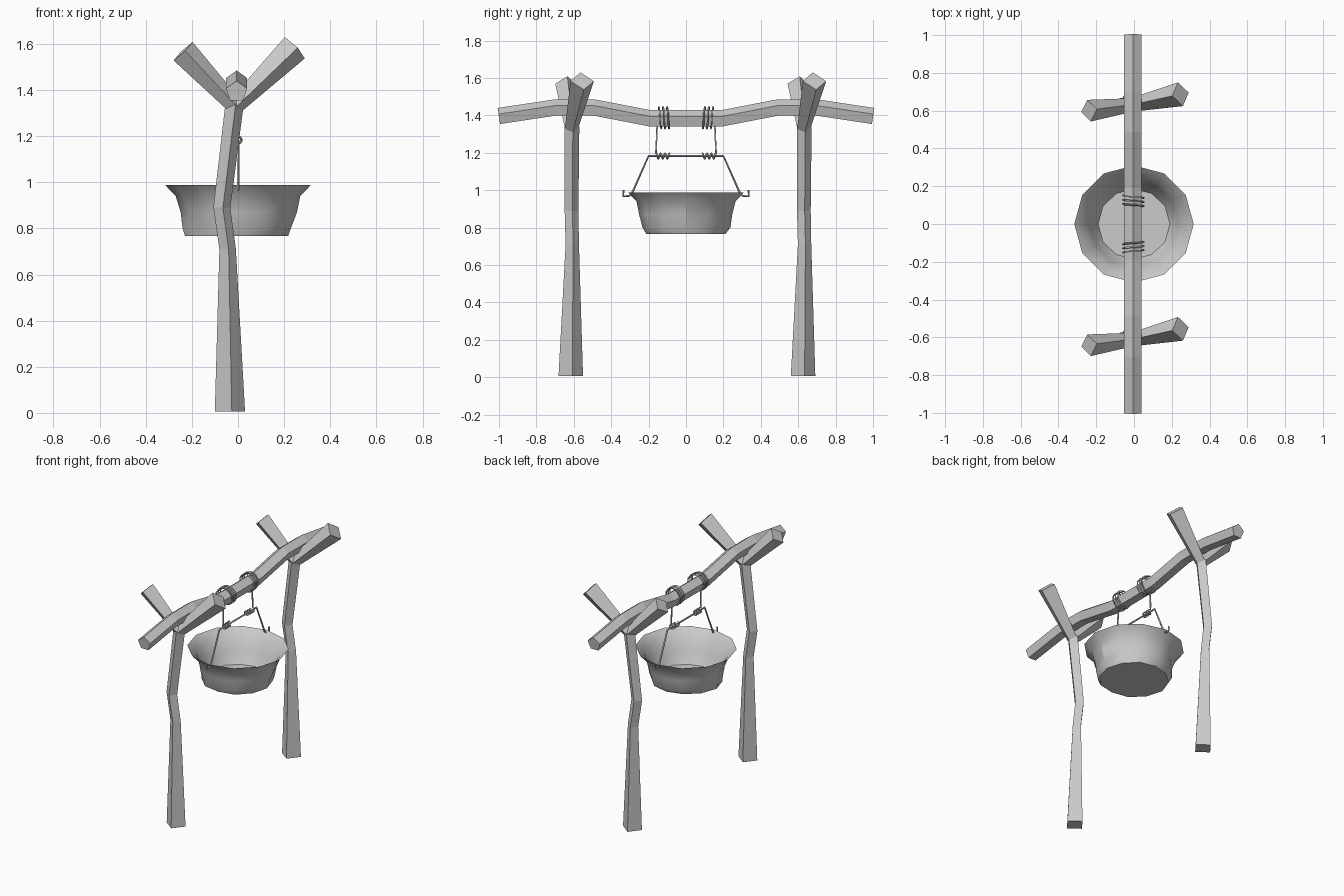
import bpy, bmesh, math, random
from mathutils import Vector, Quaternion

if "Cube" in bpy.data.objects:
    bpy.data.objects.remove(bpy.data.objects["Cube"])

random.seed(4)


def make_object(name, bm):
    bmesh.ops.recalc_face_normals(bm, faces=bm.faces)
    mesh = bpy.data.meshes.new(name)
    bm.to_mesh(mesh)
    bm.free()
    obj = bpy.data.objects.new(name, mesh)
    bpy.context.collection.objects.link(obj)
    return obj


def sweep(bm, path, radii, sides, start_dir, turn=0.0):
    """Sweep a regular polygon along a path, first corner towards start_dir."""
    pts = [Vector(p) for p in path]
    if not isinstance(radii, (list, tuple)):
        radii = [radii] * len(pts)
    u, rings, last = Vector(start_dir), [], None
    for i, p in enumerate(pts):
        t = (pts[min(i + 1, len(pts) - 1)] - pts[max(i - 1, 0)]).normalized()
        if last is not None:
            u = last.rotation_difference(t) @ u
        last = t
        u = (u - t * u.dot(t)).normalized()
        ring = []
        for k in range(sides):
            q = Quaternion(t, turn + 2 * math.pi * k / sides)
            ring.append(bm.verts.new(p + (q @ u) * radii[i]))
        rings.append(ring)
    for a, b in zip(rings, rings[1:]):
        for k in range(sides):
            j = (k + 1) % sides
            bm.faces.new((a[k], a[j], b[j], b[k]))
    bm.faces.new(rings[0][::-1])
    bm.faces.new(rings[-1])


# Forked posts: bent square trunk with two flaring branches
for name, y in (("front_post", -0.612), ("back_post", 0.63)):
    bm = bmesh.new()
    sweep(bm, [(-0.035, y - 0.004, 0.006), (-0.045, y + 0.004, 0.71),
               (-0.07, y, 0.89), (-0.015, y + 0.002, 1.34)],
          [0.066, 0.036, 0.037, 0.04], 4, (1, 0, 0), math.radians(7))
    sweep(bm, [(-0.012, y, 1.33), (0.246, y + 0.057, 1.583)],
          [0.036, 0.064], 4, (0, 1, 0), math.radians(8))
    sweep(bm, [(-0.012, y, 1.33), (-0.238, y - 0.03, 1.568)],
          [0.036, 0.058], 4, (0, 1, 0), math.radians(8))
    for v in bm.verts:
        v.co.z = max(v.co.z, 0.0)
    make_object(name, bm)

# Crossbar: wavy five-sided pole
bm = bmesh.new()
bar = [(-1, 1.392), (-0.7, 1.437), (-0.49, 1.437), (-0.195, 1.38)]
bar += [(-y, z) for y, z in reversed(bar)]
sweep(bm, [(-0.006, y, z) for y, z in bar], 0.048, 5, (0, 0, 1))
make_object("crossbar", bm)

# Pot: twelve-sided turned shell, slightly battered
outer = [(0.225, 0.766), (0.238, 0.80), (0.252, 0.87), (0.27, 0.94), (0.316, 0.988)]
inner = [(0.262, 0.94), (0.235, 0.86), (0.19, 0.785)]
bm = bmesh.new()
rings = []
for i, (r, z) in enumerate(outer + inner):
    ring = []
    for k in range(12):
        a = math.tau * k / 12
        d = random.uniform(-0.012, 0.006) if i in (0, 1, 2) else 0
        ring.append(bm.verts.new(((r + d) * math.cos(a),
                                  0.98 * (r + d) * math.sin(a), z)))
    rings.append(ring)
for a, b in zip(rings, rings[1:]):
    for k in range(12):
        j = (k + 1) % 12
        bm.faces.new((a[k], a[j], b[j], b[k]))
bm.faces.new(rings[0][::-1])
bm.faces.new(rings[-1])
pot = make_object("pot", bm)
bpy.context.view_layer.objects.active = pot
pot.select_set(True)
bpy.ops.object.shade_smooth_by_angle(angle=math.radians(32))

# Wire handle with hooked ends
half = [(-0.335, 1.0), (-0.335, 0.968), (-0.305, 0.968), (-0.288, 0.985), (-0.2, 1.183)]
wire = half + [(-y, z) for y, z in reversed(half)]
bm = bmesh.new()
sweep(bm, [(0, y, z) for y, z in wire], 0.006, 5, (1, 0, 0))
make_object("handle", bm)


def coil(y0, y1, z, r, turns, x=0.0):
    """Helix around the y axis, starting and ending at its lowest point."""
    n = turns * 10
    return [(x + r * math.sin(math.tau * i / 10), y0 + (y1 - y0) * i / n,
             z - r * math.cos(math.tau * i / 10)) for i in range(n + 1)]


# Hanging ropes: wrapped on the crossbar, dropped, and wrapped on the handle
for name, s in (("front_rope", -1), ("back_rope", 1)):
    bm = bmesh.new()
    path = coil(s * 0.09, s * 0.155, 1.387, 0.058, 3, -0.003)
    path += [(0, s * 0.16, 1.21)]
    sweep(bm, path, 0.005, 4, (1, 0, 0))
    small = [(0, s * 0.16, 1.215)]
    small += [(x, y, 2.366 - z) for x, y, z in coil(s * 0.16, s * 0.088, 1.183, 0.015, 3)]
    sweep(bm, small, 0.005, 4, (1, 0, 0))
    make_object(name, bm)
